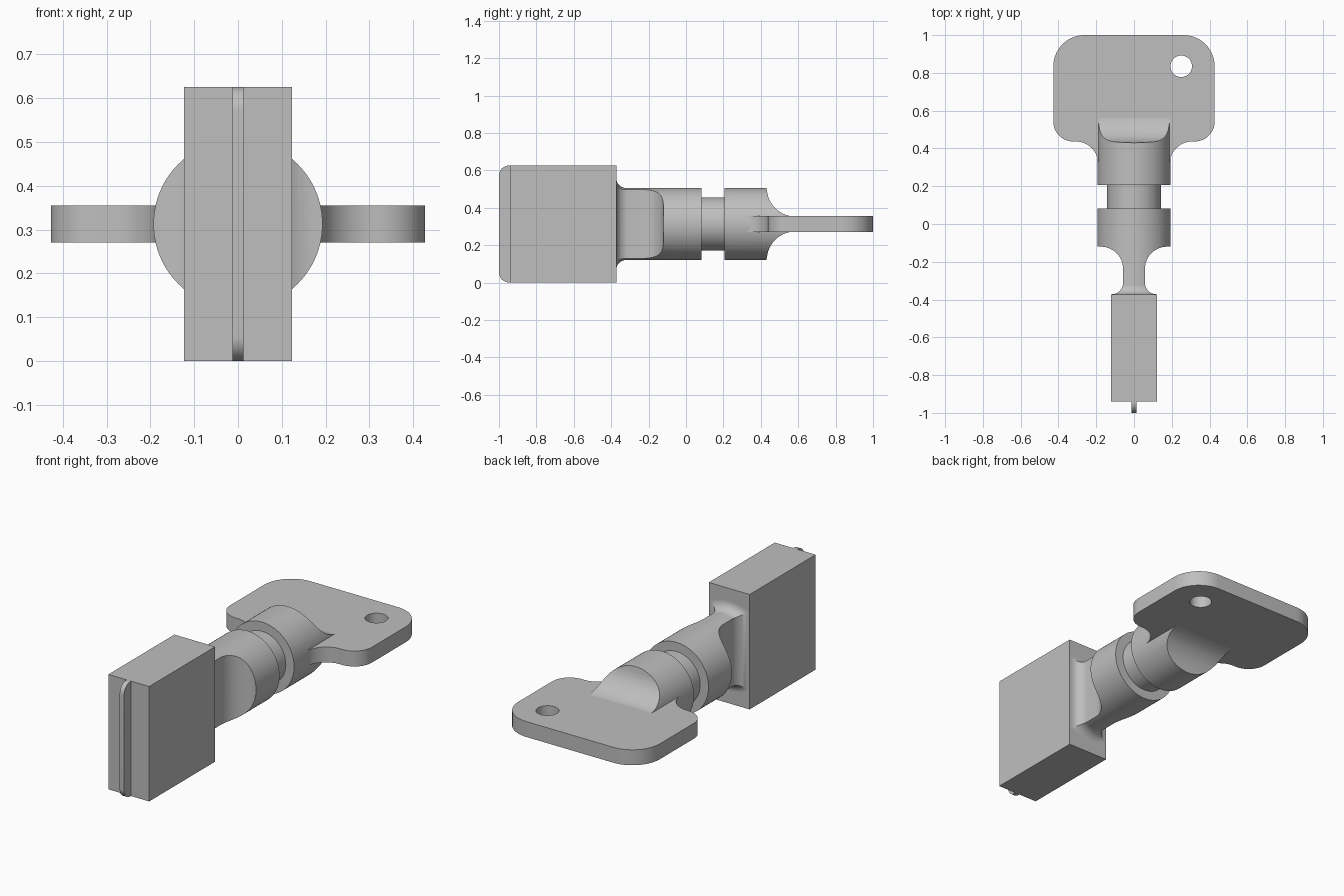
import bpy, bmesh, math
from math import cos, sin, radians
from mathutils import Vector

cube = bpy.data.objects.get("Cube")
if cube:
    bpy.data.objects.remove(cube, do_unlink=True)

MID = 0.313      # height of the long axis
R = 0.193        # collar radius

grey = bpy.data.materials.new("plain grey")
grey.use_nodes = True
colour = (0.52, 0.52, 0.52, 1)
grey.diffuse_color = colour
grey.node_tree.nodes["Principled BSDF"].inputs["Base Color"].default_value = colour


def arc(cx, cy, r, start, end, n=14):
    """Points on an arc, angles in degrees."""
    angles = [radians(start + (end - start) * i / n) for i in range(n + 1)]
    return [(cx + r * cos(a), cy + r * sin(a)) for a in angles]


def mirrored(half):
    """Close an outline by mirroring it in its first coordinate."""
    return half + [(-u, v) for u, v in reversed(half)]


def finish(name, bm):
    bmesh.ops.remove_doubles(bm, verts=bm.verts, dist=1e-5)
    bmesh.ops.recalc_face_normals(bm, faces=bm.faces)
    mesh = bpy.data.meshes.new(name)
    bm.to_mesh(mesh)
    bm.free()
    mesh.materials.append(grey)
    obj = bpy.data.objects.new(name, mesh)
    bpy.context.collection.objects.link(obj)
    return obj


def prism(name, outline, half, flat=True):
    """Extrude an outline: (x, y) up and down if flat, (z, y) sideways if not."""
    bm = bmesh.new()
    if flat:
        base, step = [(u, v, MID - half) for u, v in outline], Vector((0, 0, 2 * half))
    else:
        base, step = [(-half, v, MID + u) for u, v in outline], Vector((2 * half, 0, 0))
    face = bm.faces.new([bm.verts.new(p) for p in base])
    out = bmesh.ops.extrude_face_region(bm, geom=[face])
    moved = [g for g in out["geom"] if isinstance(g, bmesh.types.BMVert)]
    bmesh.ops.translate(bm, verts=moved, vec=step)
    return finish(name, bm)


def lathe(name, profile, steps=96):
    """Spin (radius, y) points about the long axis and cap the ends."""
    bm = bmesh.new()
    rings = []
    for r, y in profile:
        turn = [2 * math.pi * i / steps for i in range(steps)]
        rings.append([bm.verts.new((r * cos(a), y, MID + r * sin(a))) for a in turn])
    for a, b in zip(rings, rings[1:]):
        for i in range(steps):
            j = (i + 1) % steps
            bm.faces.new((a[i], a[j], b[j], b[i]))
    bm.faces.new(rings[0])
    bm.faces.new(rings[-1])
    return finish(name, bm)


def carve(obj, cutter, operation):
    """Apply a boolean and discard the cutter."""
    cutter.hide_render = True
    mod = obj.modifiers.new("carve", "BOOLEAN")
    mod.object, mod.operation, mod.solver = cutter, operation, "EXACT"
    graph = bpy.context.evaluated_depsgraph_get()
    mesh = bpy.data.meshes.new_from_object(obj.evaluated_get(graph))
    obj.modifiers.clear()
    obj.data = mesh
    bpy.data.objects.remove(cutter, do_unlink=True)


# Block and the thin rounded rib on its end
block = prism("end_block", mirrored([(0.123, -0.94), (0.123, -0.372)]), MID)
rib_half = [(MID, -0.9)] + arc(MID - 0.055, -0.945, 0.055, 0, -90)
rib = prism("end_rib", mirrored(rib_half), 0.013, flat=False)

# Rear collar, flared at the block and pinched to a flat neck
neck = lathe("neck_collar", [(0.243, -0.42)] + arc(0.243, -0.322, 0.05, 270, 180)
             + [(R, 0.082)])
waist = ([(0.118, -0.41)] + arc(0.118, -0.312, 0.06, 270, 180)
         + arc(0.175, -0.237, 0.117, 180, 90) + [(0.3, -0.12), (0.3, 0.2)])
carve(neck, prism("waist_cutter", mirrored(waist), 0.5), "INTERSECT")

# Groove between the collars
core = lathe("groove_core", [(0.143, 0.05), (0.143, 0.24)])

# Front collar, swept down to the thin handle
collar = lathe("handle_collar", [(R, 0.207), (R, 0.62)])
sweep = ([(0.3, 0.1), (0.3, 0.43), (0.193, 0.43)]
         + arc(0.193, 0.585, 0.153, 270, 180)[1:] + [(0.04, 0.61)])
carve(collar, prism("sweep_cutter", mirrored(sweep), 0.5, flat=False), "INTERSECT")

# Flat handle with blended shoulders and a key ring hole
plate_half = ([(0.17, 0.24), (0.185, 0.3)] + arc(0.31, 0.315, 0.122, 180, 90)
              + arc(0.322, 0.542, 0.105, -90, 0) + arc(0.262, 0.835, 0.165, 0, 90))
handle = prism("handle_plate", mirrored(plate_half), 0.042)
hole = prism("hole_cutter", arc(0.25, 0.835, 0.057, 0, 360, 40)[:-1], 0.2)
carve(handle, hole, "DIFFERENCE")

# Smooth the curves, keep the edges
bpy.ops.object.select_all(action="DESELECT")
for obj in (block, rib, neck, core, collar, handle):
    obj.select_set(True)
bpy.context.view_layer.objects.active = handle
bpy.ops.object.shade_smooth_by_angle(angle=radians(30))
